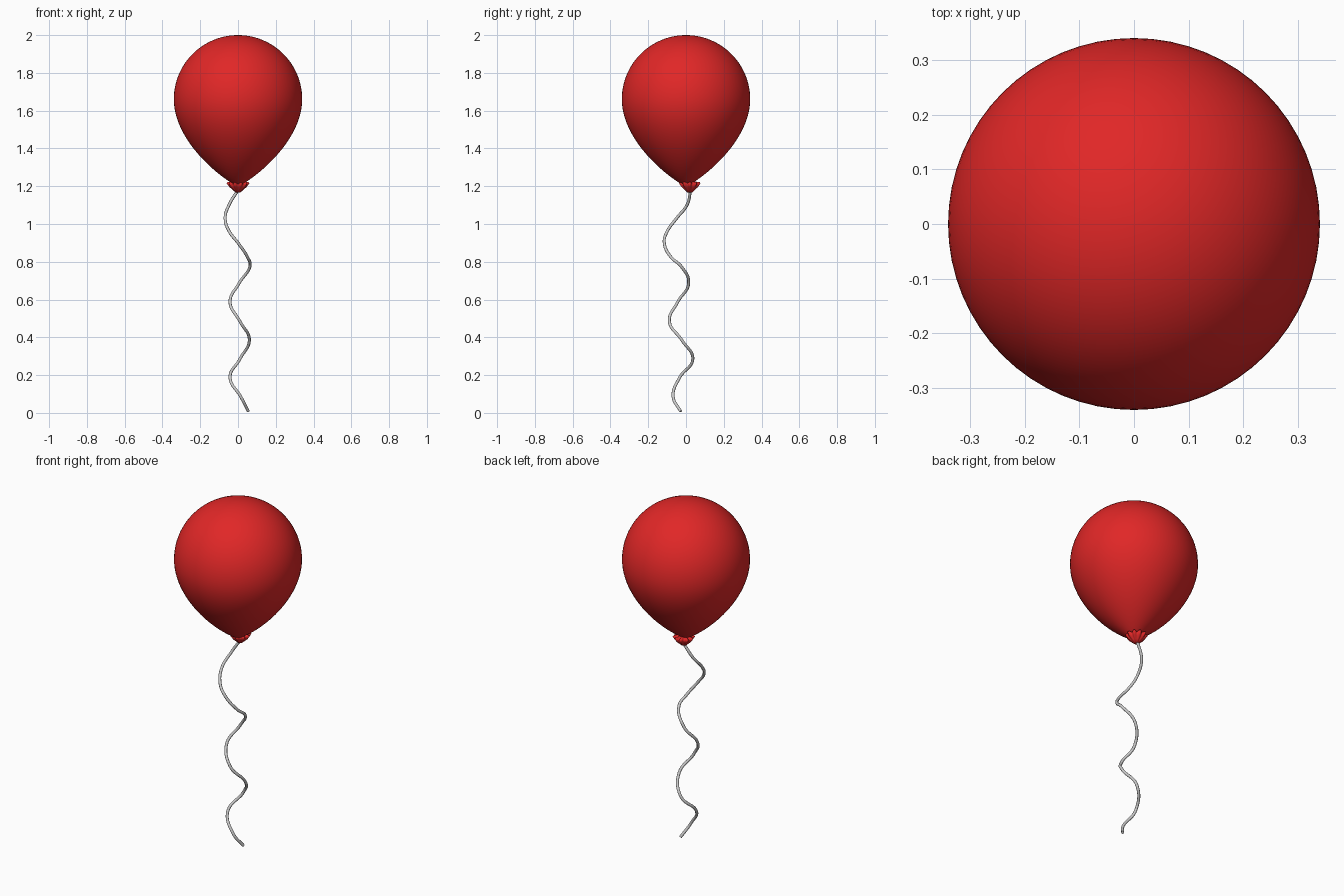
import bpy
from math import sin, cos, pi

if "Cube" in bpy.data.objects:
    bpy.data.objects.remove(bpy.data.objects["Cube"])

red = bpy.data.materials.new("balloon_red")
red.diffuse_color = (0.75, 0.02, 0.02, 1)
red.use_nodes = True
red.node_tree.nodes["Principled BSDF"].inputs["Base Color"].default_value = red.diffuse_color


def lathe(name, profile, segments, centre=(0, 0, 0), ruffle=0):
    """Spin (radius, z, ruffle amount, lift) rings, closing both ends with a point."""
    verts = []
    for r, z, amp, lift in profile:
        for i in range(segments):
            a = 2 * pi * i / segments
            w = cos(ruffle * a)
            verts.append(((r + amp * w) * cos(a), (r + amp * w) * sin(a), z + lift * w))
    n = segments
    faces = []
    for j in range(len(profile) - 1):
        for i in range(n):
            k = (i + 1) % n
            faces.append((j * n + i, j * n + k, (j + 1) * n + k, (j + 1) * n + i))
    for j, flip in ((0, True), (len(profile) - 1, False)):
        verts.append((0, 0, profile[j][1]))
        c = len(verts) - 1
        for i in range(n):
            p, q = j * n + i, j * n + (i + 1) % n
            faces.append((q, p, c) if flip else (p, q, c))
    mesh = bpy.data.meshes.new(name)
    mesh.from_pydata(verts, [], faces)
    mesh.polygons.foreach_set("use_smooth", [True] * len(mesh.polygons))
    mesh.materials.append(red)
    obj = bpy.data.objects.new(name, mesh)
    obj.location = centre
    bpy.context.collection.objects.link(obj)
    return obj


def bezier(p, t):
    s = 1 - t
    return tuple(s**3 * a + 3 * s * s * t * b + 3 * s * t * t * c + t**3 * d
                 for a, b, c, d in zip(*p))


# Balloon: tapered lower half, round upper half
lower = ((0.014, 1.205), (0.16, 1.29), (0.34, 1.475), (0.34, 1.66))
rings = [bezier(lower, i / 24) for i in range(24)]
rings += [(0.34 * cos(a), 1.66 + 0.34 * sin(a)) for a in (pi / 2 * i / 24 for i in range(24))]
rings.append((0.002, 2.0))
lathe("balloon", [(r, z, 0, 0) for r, z in rings], 64)

# Gathered knot: pleated frill flaring up from the tie
frill = [(0.014, 1.168, 0, 0), (0.026, 1.18, 0.002, 0), (0.042, 1.195, 0.005, 0.002),
         (0.053, 1.212, 0.007, 0.004), (0.048, 1.219, 0.006, 0.004),
         (0.028, 1.222, 0.003, 0.002), (0.012, 1.228, 0, 0)]
lathe("knot", frill, 80, centre=(0, 0.02, 0), ruffle=10)

# String: loose coil hanging to the ground
path = [(0.0, 0.025, 1.18), (-0.048, 0.005, 1.1), (-0.068, -0.05, 1.03),
        (-0.046, -0.1, 0.96), (0.0, -0.115, 0.9), (0.05, -0.08, 0.825),
        (0.063, -0.025, 0.775), (0.005, 0.014, 0.685), (-0.042, -0.045, 0.585),
        (0.01, -0.088, 0.485), (0.06, -0.022, 0.385), (0.01, 0.036, 0.285),
        (-0.042, -0.035, 0.185), (0.015, -0.068, 0.085), (0.055, -0.028, 0.008)]
curve = bpy.data.curves.new("string", "CURVE")
curve.dimensions = "3D"
curve.bevel_depth = 0.008
curve.bevel_resolution = 3
curve.resolution_u = 12
curve.use_fill_caps = True
spline = curve.splines.new("BEZIER")
spline.bezier_points.add(len(path) - 1)
for point, co in zip(spline.bezier_points, path):
    point.co = co
    point.handle_left_type = point.handle_right_type = "AUTO"
bpy.context.collection.objects.link(bpy.data.objects.new("string", curve))
